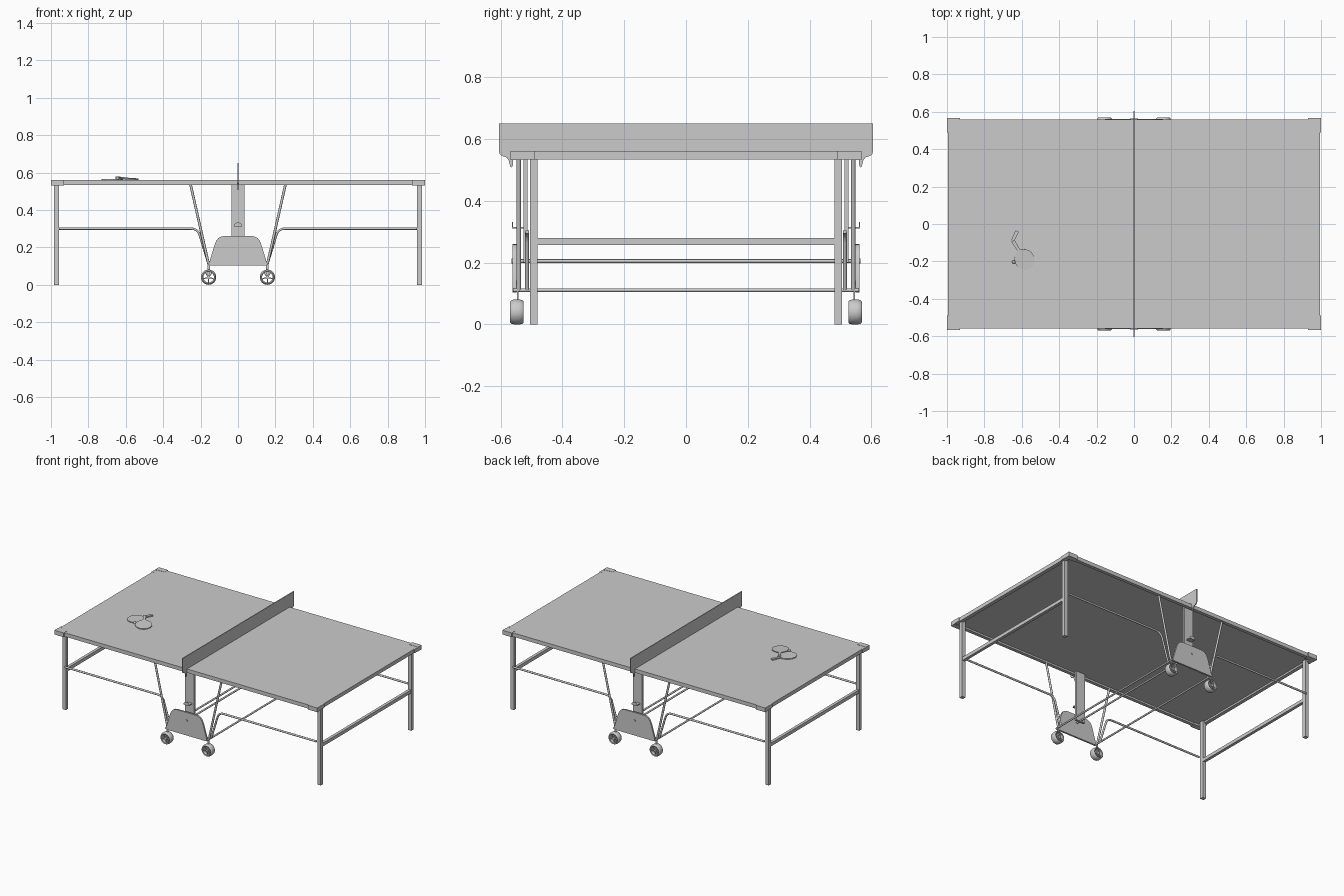
import bpy, bmesh, math
from mathutils import Vector, Matrix

if "Cube" in bpy.data.objects:
    bpy.data.objects.remove(bpy.data.objects["Cube"])


def add_mesh(name, bm, smooth=False):
    bmesh.ops.recalc_face_normals(bm, faces=bm.faces)
    me = bpy.data.meshes.new(name)
    bm.to_mesh(me)
    bm.free()
    ob = bpy.data.objects.new(name, me)
    bpy.context.collection.objects.link(ob)
    if smooth:
        bpy.ops.object.select_all(action='DESELECT')
        ob.select_set(True)
        bpy.context.view_layer.objects.active = ob
        bpy.ops.object.shade_smooth_by_angle(angle=math.radians(35))
    return ob


def box(name, x, y, z):
    """Box from (min, max) ranges."""
    bm = bmesh.new()
    r = [sorted(v) for v in (x, y, z)]
    size = [b - a for a, b in r]
    mid = [(a + b) / 2 for a, b in r]
    bmesh.ops.create_cube(bm, size=1, matrix=Matrix.Translation(mid) @ Matrix.Diagonal((*size, 1)))
    return add_mesh(name, bm)


def prism(name, pts, depth, matrix=Matrix()):
    """Flat outline of 3D points pushed along the depth vector."""
    bm = bmesh.new()
    f = bm.faces.new([bm.verts.new(p) for p in pts])
    ext = bmesh.ops.extrude_face_region(bm, geom=[f], use_keep_orig=True)
    bmesh.ops.translate(bm, vec=depth, verts=[g for g in ext['geom'] if isinstance(g, bmesh.types.BMVert)])
    bm.transform(matrix)
    return add_mesh(name, bm, True)


def tube(name, pts, r, sides=12):
    """Round tube swept along a path lying in one plane."""
    pts = [Vector(p) for p in pts]
    bm = bmesh.new()
    rings = []
    for i, p in enumerate(pts):
        t = (pts[min(i + 1, len(pts) - 1)] - pts[max(i - 1, 0)]).normalized()
        ref = Vector((1, 0, 0)) if abs(t.y) > 0.9 else Vector((0, 1, 0))
        u = t.cross(ref).normalized()
        v = t.cross(u)
        rings.append([bm.verts.new(p + r * (math.cos(a) * u + math.sin(a) * v))
                      for a in (2 * math.pi * k / sides for k in range(sides))])
    for a, b in zip(rings, rings[1:]):
        for k in range(sides):
            n = (k + 1) % sides
            bm.faces.new((a[k], a[n], b[n], b[k]))
    bm.faces.new(rings[0])
    bm.faces.new(rings[-1])
    return add_mesh(name, bm, True)


def lathe_y(name, profile, centre, steps=32):
    """Closed (radius, y) profile turned around the y axis."""
    bm = bmesh.new()
    rings = [[bm.verts.new((r * math.cos(a), y, r * math.sin(a))) for r, y in profile]
             for a in (2 * math.pi * k / steps for k in range(steps))]
    n = len(profile)
    for i in range(steps):
        a, b = rings[i], rings[(i + 1) % steps]
        for k in range(n):
            bm.faces.new((a[k], a[(k + 1) % n], b[(k + 1) % n], b[k]))
    bm.transform(Matrix.Translation(centre))
    return add_mesh(name, bm, True)


# Table top and the rim frame under it
box('table_top', (-0.995, 0.995), (-0.558, 0.558), (0.546, 0.56))
for s in (-1, 1):
    box('rim_long', (-0.995, 0.995), (s * 0.535, s * 0.558), (0.534, 0.547))
    box('rim_end', (s * 0.97, s * 0.995), (-0.535, 0.535), (0.534, 0.547))

# Net with its hooked end brackets
half = [(0.605, 0.65), (0.605, 0.56), (0.602, 0.55), (0.594, 0.545), (0.58, 0.54),
        (0.573, 0.53), (0.569, 0.512), (0.565, 0.507), (0.56, 0.515), (0.558, 0.56)]
outline = half + [(-y, z) for y, z in reversed(half)]
prism('net', [(-0.003, y, z) for y, z in outline], (0.006, 0, 0))

# Legs, corner guards, end crossbars
for sx in (-1, 1):
    for sy in (-1, 1):
        box('leg', (sx * 0.957, sx * 0.983), (sy * 0.48, sy * 0.505), (0, 0.546))
        box('corner_guard_side', (sx * 0.93, sx), (sy * 0.53, sy * 0.567), (0.532, 0.5615))
        box('corner_guard_end', (sx * 0.985, sx), (sy * 0.49, sy * 0.53), (0.534, 0.5605))
    box('end_crossbar', (sx * 0.96, sx * 0.98), (-0.48, 0.48), (0.257, 0.28))

# Centre carriage: crossing rods
tube('centre_rod', [(0, -0.55, 0.205), (0, 0.55, 0.205)], 0.006)
for sx in (-1, 1):
    tube('lower_rod', [(sx * 0.157, -0.56, 0.111), (sx * 0.157, 0.56, 0.111)], 0.006)

plate = [(0.153, 0.103), (0.155, 0.115), (0.125, 0.215), (0.117, 0.235), (0.105, 0.25),
         (0.09, 0.258), (0.07, 0.261)]
plate = plate + [(-x, z) for x, z in reversed(plate)]
tyre = [(0.028, -0.02), (0.034, -0.022), (0.038, -0.018), (0.0405, -0.008), (0.0405, 0.008),
        (0.038, 0.018), (0.034, 0.022), (0.028, 0.02)]

for sy in (-1, 1):
    # Upright post, rounded cover plate, bolt and latch
    box('centre_post', (-0.035, 0.035), (sy * 0.512, sy * 0.526), (0.2, 0.546))
    prism('cover_plate', [(x, sy * 0.549, z) for x, z in plate], (0, sy * 0.012, 0))
    tube('cover_bolt', [(0, sy * 0.556, 0.205), (0, sy * 0.565, 0.205)], 0.008)
    box('latch_arm', (-0.02, 0.02), (sy * 0.525, sy * 0.563), (0.311, 0.316))
    prism('latch_tab', [(-0.022, sy * 0.56, 0.311), (0.022, sy * 0.56, 0.311), (0.018, sy * 0.56, 0.325),
                        (0.008, sy * 0.56, 0.332), (-0.008, sy * 0.56, 0.332), (-0.018, sy * 0.56, 0.325)],
          (0, sy * 0.003, 0))
    for sx in (-1, 1):
        # Slanted strut and bent side tube
        tube('strut', [(sx * 0.157, sy * 0.541, 0.11), (sx * 0.256, sy * 0.541, 0.546)], 0.007)
        path = [(0.957, 0.3), (0.25, 0.3), (0.235, 0.298), (0.221, 0.291), (0.211, 0.281),
                (0.204, 0.265), (0.157, 0.111)]
        tube('side_tube', [(sx * x, sy * 0.514, z) for x, z in path], 0.0065)
        # Caster wheel: stem, tyre, hub and spokes
        c = Vector((sx * 0.157, sy * 0.547, 0.0405))
        box('caster_arm', (c.x - 0.006, c.x + 0.006), (c.y - sy * 0.006, c.y), (0.04, 0.125))
        lathe_y('wheel_tyre', tyre, c)
        tube('wheel_hub', [c - Vector((0, 0.017, 0)), c + Vector((0, 0.017, 0))], 0.009, 16)
        bm = bmesh.new()
        for k in range(5):
            m = (Matrix.Translation(c) @ Matrix.Rotation(math.radians(90 + 72 * k), 4, 'Y')
                 @ Matrix.Translation((0.019, 0, 0)) @ Matrix.Diagonal((0.022, 0.022, 0.006, 1)))
            bmesh.ops.create_cube(bm, size=1, matrix=m)
        add_mesh('wheel_spokes', bm)


# Two bats and a ball
def bat(head, aim, z, tilt):
    ang = math.atan2(aim[1] - head[1], aim[0] - head[0])
    m = (Matrix.Translation((head[0], head[1], z)) @ Matrix.Rotation(ang, 4, 'Z')
         @ Matrix.Rotation(tilt, 4, 'Y'))
    pts = [(0.056 * math.cos(math.radians(a)), 0.053 * math.sin(math.radians(a)), 0)
           for a in range(40, 321, 10)]
    pts += [(0.062, -0.01, 0), (0.062, 0.01, 0)]
    prism('bat_blade', pts, (0, 0, 0.005), m)
    grip = [(0.055, -0.008, -0.001), (0.118, -0.01, -0.001), (0.118, 0.01, -0.001), (0.055, 0.008, -0.001)]
    prism('bat_grip', grip, (0, 0, 0.008), m)


bat((-0.675, -0.145), (-0.63, -0.05), 0.5615, 0)
bat((-0.585, -0.19), (-0.66, -0.07), 0.564, math.radians(-4))
bm = bmesh.new()
bmesh.ops.create_uvsphere(bm, u_segments=16, v_segments=10, radius=0.009,
                          matrix=Matrix.Translation((-0.643, -0.203, 0.569)))
add_mesh('ball', bm, True)
